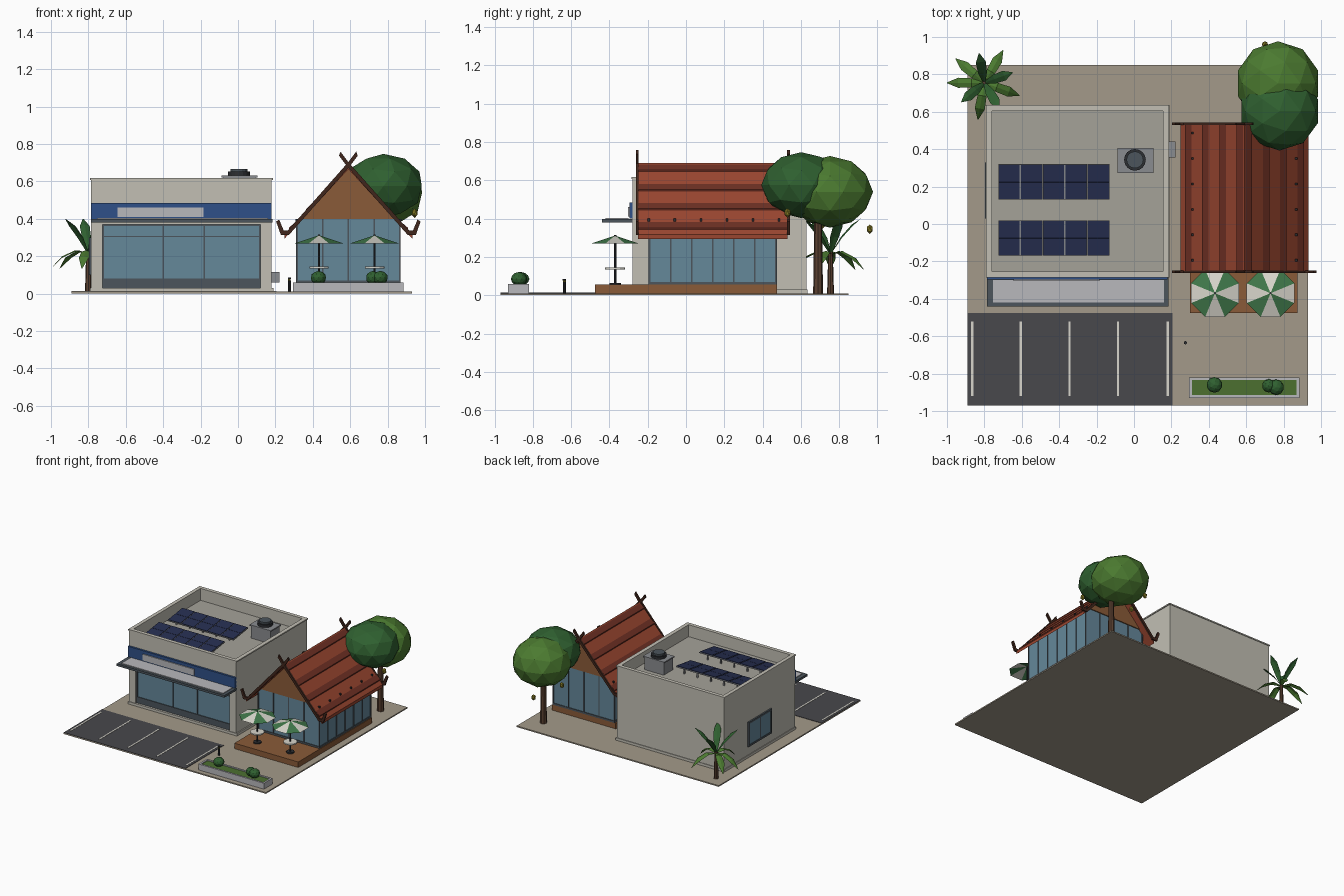
import bpy, bmesh, math
from mathutils import Vector, Matrix

if "Cube" in bpy.data.objects:
    bpy.data.objects.remove(bpy.data.objects["Cube"])


def mat(name, hexa):
    m = bpy.data.materials.new(name)
    rgb = [int(hexa[i:i + 2], 16) / 255 for i in (0, 2, 4)]
    m.diffuse_color = [((c + .055) / 1.055) ** 2.4 for c in rgb] + [1]
    m.use_nodes = True
    m.node_tree.nodes["Principled BSDF"].inputs["Base Color"].default_value = m.diffuse_color
    return m


PAVE, ASPH, WALL, ROOF = mat("paving", "A39A8A"), mat("asphalt", "48484C"), mat("wall", "C2BFB4"), mat("flat_roof", "A5A299")
WHITE, BLUE, SIGN, GLASS = mat("white", "D8D6CC"), mat("blue", "2F5088"), mat("sign", "B8B8BC"), mat("glass", "65889A")
FRAME, METAL, DARK, SOLAR = mat("frame", "4C555C"), mat("metal", "8A8C90"), mat("dark", "2C2E32"), mat("solar", "262E50")
TILE, TILE2, WOOD, DWOOD = mat("tile", "9A4630"), mat("tile_dark", "6E3024"), mat("wood", "8A5B38"), mat("dark_wood", "40261C")
LEAF, LEAF2, GRASS, BARK = mat("leaf", "4B7A30"), mat("leaf_dark", "2F6030"), mat("grass", "4C7030"), mat("bark", "5A4030")
GREEN, FRUIT = mat("canopy_green", "40784A"), mat("fruit", "8C8228")


def finish(name, bm, *mats):
    me = bpy.data.meshes.new(name)
    bm.to_mesh(me)
    bm.free()
    for m in mats:
        me.materials.append(m)
    ob = bpy.data.objects.new(name, me)
    bpy.context.collection.objects.link(ob)
    return ob


def boxes(name, m, *bounds):
    # each bound is x0, x1, y0, y1, z0, z1
    bm = bmesh.new()
    for a, b, c, d, e, f in bounds:
        M = Matrix.Translation(((a + b) / 2, (c + d) / 2, (e + f) / 2)) @ Matrix.Diagonal((b - a, d - c, f - e, 1))
        bmesh.ops.create_cube(bm, size=1, matrix=M)
    return finish(name, bm, m)


def prism(name, m, profile, *spans):
    # xz profile extruded along y
    bm = bmesh.new()
    for y0, y1 in spans:
        f = bm.faces.new([bm.verts.new((x, y0, z)) for x, z in profile])
        r = bmesh.ops.extrude_face_region(bm, geom=[f])
        bmesh.ops.translate(bm, vec=(0, y1 - y0, 0), verts=[v for v in r["geom"] if isinstance(v, bmesh.types.BMVert)])
    bmesh.ops.recalc_face_normals(bm, faces=bm.faces)
    return finish(name, bm, m)


def cyl(name, m, x, y, z0, z1, r, r2=None, n=12):
    bm = bmesh.new()
    bmesh.ops.create_cone(bm, cap_ends=True, segments=n, radius1=r, radius2=r if r2 is None else r2,
                          depth=z1 - z0, matrix=Matrix.Translation((x, y, (z0 + z1) / 2)))
    return finish(name, bm, m)


def blob(name, m, c, r, sub=2):
    bm = bmesh.new()
    bmesh.ops.create_icosphere(bm, subdivisions=sub, radius=1, matrix=Matrix.Translation(c) @ Matrix.Diagonal((*r, 1)))
    return finish(name, bm, m)


# Site
boxes("ground", PAVE, (-.89, .93, -.97, .85, 0, .01))
boxes("parking", ASPH, (-.89, .205, -.97, -.475, .002, .013))
boxes("parking_lines", WHITE, *[(x - .006, x + .006, -.92, -.52, .012, .015) for x in (-.865, -.605, -.345, -.085, .18)])

# Shop building
boxes("shop_plinth", WALL, (-.79, .19, -.285, .635, .01, .03))
boxes("shop_body", WALL, (-.785, .18, -.24, .63, .03, .50), (-.785, -.725, -.28, -.24, .03, .50),
      (.12, .18, -.28, -.24, .03, .50), (-.725, .12, -.28, -.24, .37, .50))
boxes("parapet", WALL, (-.785, -.762, -.28, .63, .50, .61), (.157, .18, -.28, .63, .50, .61),
      (-.762, .157, -.28, -.257, .50, .61), (-.762, .157, .607, .63, .50, .61))
boxes("parapet_cap", WALL, (-.79, -.76, -.285, .635, .608, .618), (.155, .187, -.285, .635, .608, .618),
      (-.76, .155, -.285, -.255, .608, .618), (-.76, .155, .605, .635, .608, .618))
boxes("shop_roof", ROOF, (-.762, .157, -.257, .607, .49, .52))
boxes("shop_glass", GLASS, (-.725, .12, -.262, -.235, .08, .37))
boxes("shop_kick_panel", FRAME, (-.725, .12, -.268, -.235, .03, .08))
boxes("shop_mullions", FRAME, *[(x - .004, x + .004, -.268, -.24, .03, .37) for x in (-.721, -.4, -.18, .116)],
      (-.725, .12, -.267, -.24, .302, .309), (-.725, .12, -.268, -.24, .362, .37))
boxes("blue_band", BLUE, (-.785, .18, -.296, -.278, .40, .485))
boxes("sign_panel", SIGN, (-.645, -.185, -.304, -.294, .41, .46))
boxes("canopy_frame", FRAME, (-.785, .185, -.44, -.28, .38, .398))
boxes("canopy_top", SIGN, (-.755, .16, -.42, -.30, .39, .403))
boxes("side_window", GLASS, (-.794, -.78, .045, .315, .115, .285))
boxes("side_window_frame", FRAME, (-.797, -.78, .03, .33, .10, .115), (-.797, -.78, .03, .33, .285, .30),
      (-.797, -.78, .03, .045, .10, .30), (-.797, -.78, .315, .33, .10, .30), (-.797, -.78, .176, .184, .10, .30))
boxes("meter_box", METAL, (.18, .222, .355, .44, .06, .115))

# Roof equipment
boxes("ac_unit", METAL, (-.08, .095, .28, .40, .52, .62), (-.088, .103, .274, .407, .62, .63))
cyl("ac_fan_ring", DARK, .005, .343, .63, .652, .058, n=16)
cyl("ac_fan_cap", FRAME, .005, .343, .652, .666, .045, n=16)
for i, yc in enumerate((.225, -.075)):
    for nm, m, w, h, dz in (("frames", METAL, .117, .192, 0), ("cells", SOLAR, .111, .186, .004)):
        ob = boxes(f"solar_{nm}_{i}", m, *[(-.725 + .119 * k, -.725 + .119 * k + w, s * h / 4 - h / 4 + .001, s * h / 4 + h / 4 - .001,
                                            dz - .004, dz + .004) for k in range(5) for s in (-1, 1)])
        ob.location = (.003 if dz else 0, yc, .56)
        ob.rotation_euler.x = math.radians(8)
    boxes(f"solar_legs_{i}", METAL, *[(-.67 + .119 * k, -.66 + .119 * k, yc + .06, yc + .07, .52, .565) for k in range(5)],
          *[(-.67 + .119 * k, -.66 + .119 * k, yc - .07, yc - .06, .52, .548) for k in range(5)])

# Gabled pavilion
CX = .59
boxes("deck", WOOD, (.30, .875, -.475, .475, .01, .055))
prism("pavilion_glass", GLASS, [(.315, .055), (.865, .055), (.865, .365), (.835, .40), (.345, .40), (.315, .365)], (-.19, .47))
prism("gable_panel", WOOD, [(.33, .40), (.85, .40), (CX, .68)], (-.198, -.188), (.468, .478))
fx = [.315 + .55 * k / 4 for k in range(5)]
sy = [-.19 + .66 * k / 6 for k in range(7)]
boxes("pavilion_mullions", FRAME,
      *[(x - .004, x + .004, y - .005, y + .005, .055, .375 if x in (fx[0], fx[4]) else .40) for x in fx for y in (-.19, .47)],
      *[(x - .005, x + .005, y - .004, y + .004, .055, .365) for y in sy for x in (.315, .865)],
      *[(.315, .865, y - .005, y + .005, .055, .07) for y in (-.19, .47)],
      *[(x - .005, x + .005, -.19, .47, .055, .07) for x in (.315, .865)])


def on_roof(s, t, up):
    # point on the slope: t from ridge to eave, up measured along z
    return (CX + s * .342 * t, .69 - .372 * t + up)


for s, side in ((-1, "left"), (1, "right")):
    prism(f"roof_{side}", TILE, [on_roof(s, 0, 0), on_roof(s, 1, 0), on_roof(s, 1, -.025), on_roof(s, 0, -.025)], (-.25, .53))
    for i, t in enumerate((.02, .29, .56, .83)):
        prism(f"roof_course_{side}_{i}", TILE2, [on_roof(s, t, 0), on_roof(s, t + .1, .008), on_roof(s, t + .1, -.005),
                                                 on_roof(s, t, -.005)], (-.25, .53))
    x, z = on_roof(s, .81, .003)
    boxes(f"roof_studs_{side}", DARK, *[(x - .006, x + .006, -.2 + .136 * k, -.188 + .136 * k, z - .006, z + .008) for k in range(6)])
    # Crossing bargeboards with upturned ends
    line = [(-.042, .748), (0, .692), (.325, .325), (.345, .325), (.37, .385)]
    w = .011
    prof = [(CX + s * a, b + w) for a, b in line] + [(CX + s * (a + (.016 if i > 2 else -.008)), b - (0 if i == 4 else w))
                                                     for i, (a, b) in reversed(list(enumerate(line)))]
    prism(f"bargeboard_{side}", DWOOD, prof, (-.262, -.248), (.528, .542))

# Umbrella tables
for i, x in enumerate((.433, .73)):
    bm = bmesh.new()
    bmesh.ops.create_cone(bm, cap_ends=False, segments=8, radius1=.138, radius2=.002, depth=.042,
                          matrix=Matrix.Translation((x, -.37, .29)) @ Matrix.Rotation(math.pi / 8, 4, 'Z'))
    for f in bm.faces:
        c = f.calc_center_median()
        f.material_index = round(math.atan2(c.y + .37, c.x - x) / (math.pi / 4)) % 2
    finish(f"umbrella_{i}", bm, WHITE, GREEN)
    cyl(f"umbrella_pole_{i}", DARK, x, -.37, .055, .315, .006, n=8)
    cyl(f"table_top_{i}", WHITE, x, -.37, .135, .145, .052)
    cyl(f"umbrella_base_{i}", DARK, x, -.37, .055, .065, .03)

# Planter and bollard
boxes("planter", SIGN, (.295, .885, -.93, -.915, .01, .058), (.295, .885, -.835, -.82, .01, .058),
      (.295, .31, -.915, -.835, .01, .058), (.87, .885, -.915, -.835, .01, .058))
boxes("planter_grass", GRASS, (.31, .87, -.915, -.835, .01, .052))
for i, (x, y, r) in enumerate(((.43, -.86, .042), (.72, -.865, .036), (.76, -.873, .042))):
    blob(f"bush_{i}", LEAF2, (x, y, .085), (r, r, .036))
cyl("bollard", DARK, .275, -.635, .01, .07, .008, n=8)
cyl("bollard_light", FRUIT, .275, -.635, .065, .078, .007, n=8)
cyl("bollard_cap", DARK, .275, -.635, .078, .086, .009, n=8)

# Fruit tree
cyl("tree_trunk", BARK, .80, .69, 0, .45, .026, .019, n=8)
blob("tree_crown_back", LEAF, (.77, .752, .54), (.225, .225, .187))
blob("tree_crown_front", LEAF2, (.778, .603, .575), (.215, .21, .172))
for i, c in enumerate(((.70, .96, .345), (.945, .53, .43), (.62, .71, .37))):
    blob(f"fruit_{i}", FRUIT, c, (.018, .018, .025), 1)

# Palm
PX, PY = -.80, .755
cyl("palm_trunk", BARK, PX, PY, .01, .225, .018, .012, n=8)
for i in range(9):
    a = math.pi + i * 2 * math.pi / 9
    low = i % 2 == 0
    reach, rise = (.2, -.08) if low else (.16, .185)
    mid = .05 if low else .03
    d, n = Vector((math.cos(a), math.sin(a), 0)), Vector((-math.sin(a), math.cos(a), 0))
    bm = bmesh.new()
    rows = []
    for t, w in ((0, .006), (.35, .024), (.7, .027), (1, .002)):
        p = Vector((PX, PY, .215)) + d * reach * t + Vector((0, 0, rise * t + mid * math.sin(math.pi * t)))
        rows.append([bm.verts.new(p + n * w * k - Vector((0, 0, abs(k) * w * .3))) for k in (-1, 0, 1)])
    for r0, r1 in zip(rows, rows[1:]):
        for k in (0, 1):
            bm.faces.new((r0[k], r1[k], r1[k + 1], r0[k + 1]))
    bmesh.ops.recalc_face_normals(bm, faces=bm.faces)
    finish(f"palm_leaf_{i}", bm, LEAF if low else LEAF2)
